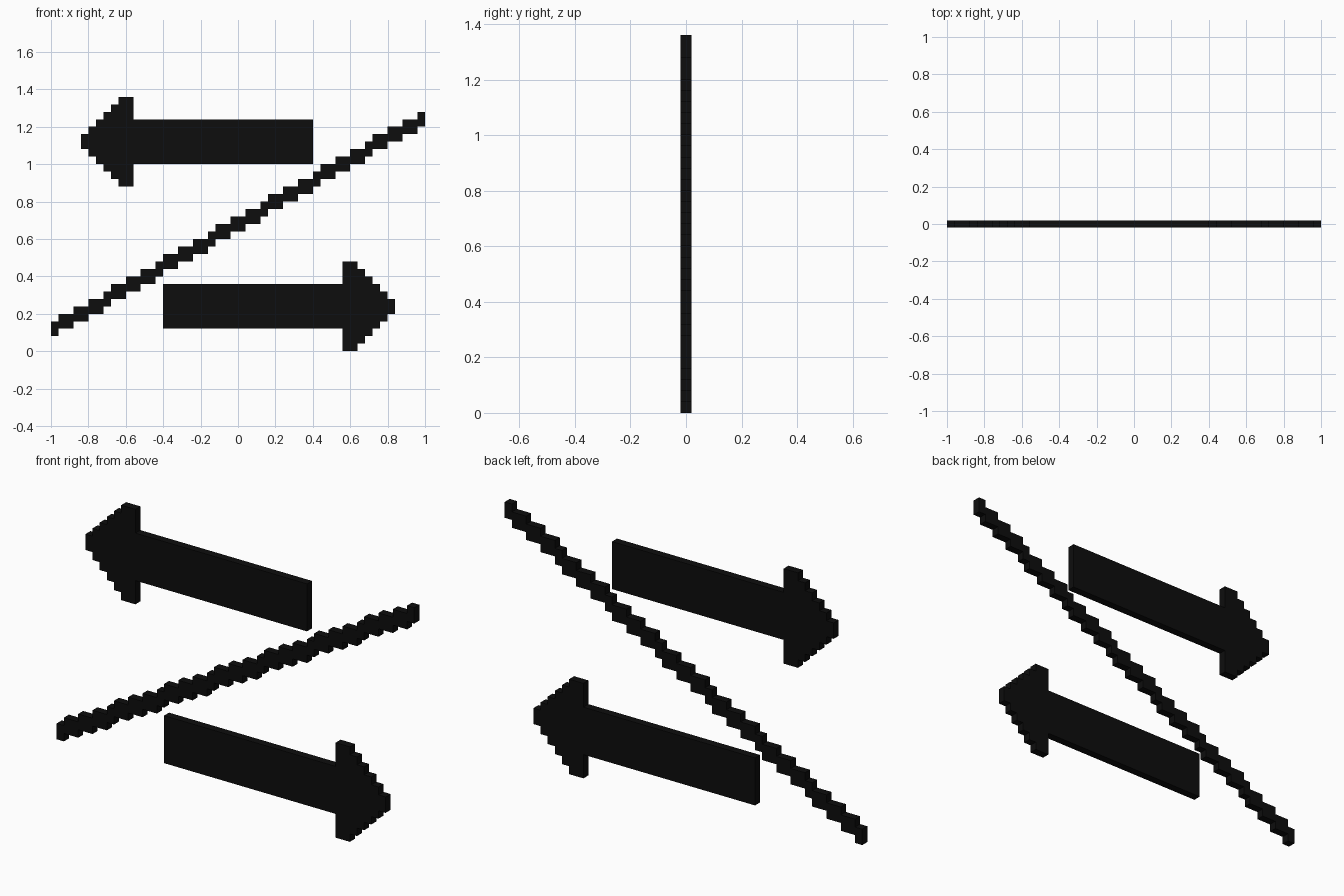
import bpy, bmesh

if "Cube" in bpy.data.objects:
    bpy.data.objects.remove(bpy.data.objects["Cube"])

U = 0.04            # size of one pixel step
MID = 17            # centre height of the sign, in steps

black = bpy.data.materials.new("black")
black.diffuse_color = (0.004, 0.004, 0.004, 1)
black.use_nodes = True
black.node_tree.nodes["Principled BSDF"].inputs["Base Color"].default_value = black.diffuse_color


def plate(name, outline):
    """Extrude a stepped (x, z) outline, in pixel steps, to one step of depth."""
    bm = bmesh.new()
    face = bm.faces.new([bm.verts.new((x * U, -U / 2, z * U)) for x, z in outline])
    ext = bmesh.ops.extrude_face_region(bm, geom=[face])
    verts = [v for v in ext["geom"] if isinstance(v, bmesh.types.BMVert)]
    bmesh.ops.translate(bm, vec=(0, U, 0), verts=verts)
    bmesh.ops.recalc_face_normals(bm, faces=bm.faces)
    me = bpy.data.meshes.new(name)
    bm.to_mesh(me)
    bm.free()
    me.materials.append(black)
    ob = bpy.data.objects.new(name, me)
    bpy.context.collection.objects.link(ob)
    return ob


# Arrow outline: lower half from tail to stepped tip, mirrored for the upper half
AXIS = 6
half = [(-10, 3), (14, 3), (14, 6)]
for i in range(6):
    half += [(16 + i, 6 - i), (16 + i, 5 - i)]
half.pop()
half += [(21, 1)] if half[-1] != (21, 1) else []
arrow = [(x, AXIS - h) for x, h in half] + [(x, AXIS + h) for x, h in reversed(half)]

plate("right_arrow", arrow)
# The other arrow is the same one turned half way round the centre
plate("left_arrow", [(-x, 2 * MID - z) for x, z in arrow])


# Diagonal divider: a pixel staircase, two steps thick
def stairs(base):
    pts = [(-25, base)]
    for i in range(1, 50):
        z = base + round(28 * i / 49)
        if z != pts[-1][1]:
            pts += [(i - 25, pts[-1][1]), (i - 25, z)]
    return pts + [(25, pts[-1][1])]


plate("diagonal_divider", stairs(2) + stairs(4)[::-1])
